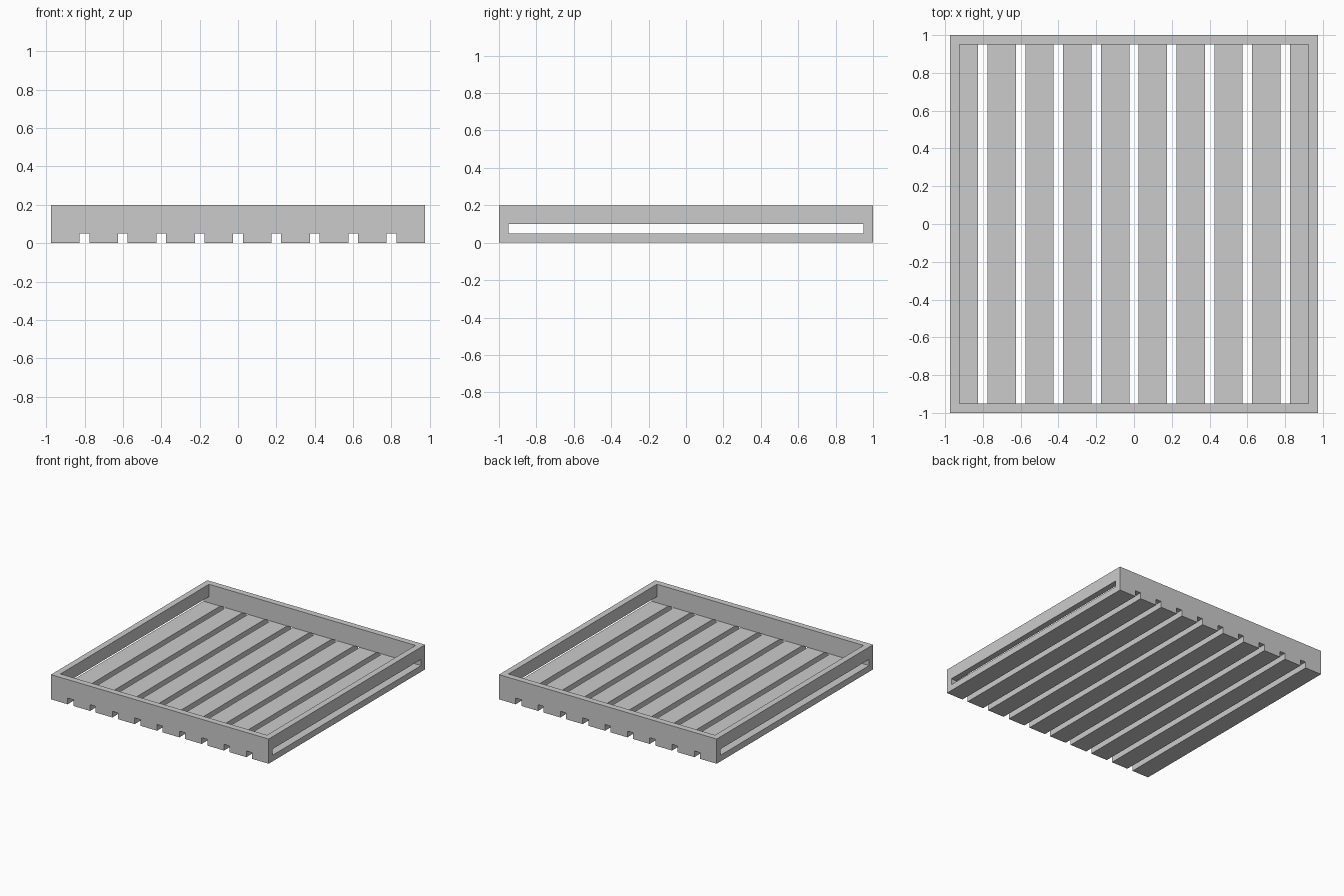
import bpy

if "Cube" in bpy.data.objects:
    bpy.data.objects.remove(bpy.data.objects["Cube"])

X, Y, H, T = 0.975, 1.0, 0.2, 0.05   # half width, half depth, height, wall thickness


def box(name, x0, x1, y0, y1, z0, z1):
    bpy.ops.mesh.primitive_cube_add(
        size=1, location=((x0 + x1) / 2, (y0 + y1) / 2, (z0 + z1) / 2))
    ob = bpy.context.object
    ob.name = name
    ob.scale = (x1 - x0, y1 - y0, z1 - z0)
    bpy.ops.object.transform_apply(location=True, rotation=False, scale=True)
    return ob


def cut(target, cutter):
    cutter.hide_render = True
    mod = target.modifiers.new("cut", 'BOOLEAN')
    mod.operation = 'DIFFERENCE'
    mod.solver = 'EXACT'
    mod.object = cutter
    bpy.context.view_layer.objects.active = target
    bpy.ops.object.modifier_apply(modifier=mod.name)
    bpy.data.objects.remove(cutter)


# Solid tray block
tray = box("slatted_tray", -X, X, -Y, Y, 0, H)

# Open interior above the floor
cut(tray, box("cavity_cutter", -X + T, X - T, -Y + T, Y - T, T, H + 0.1))

# Long hand slots through both side walls
cut(tray, box("side_slot_cutter", -X - 0.1, X + 0.1, -Y + T, Y - T, T, 2 * T))

# Nine gaps between the floor slats, notching the front and back walls
for i in range(-4, 5):
    x = i * 0.2
    cut(tray, box("gap_cutter", x - T / 2, x + T / 2, -Y - 0.1, Y + 0.1, -0.1, T))
